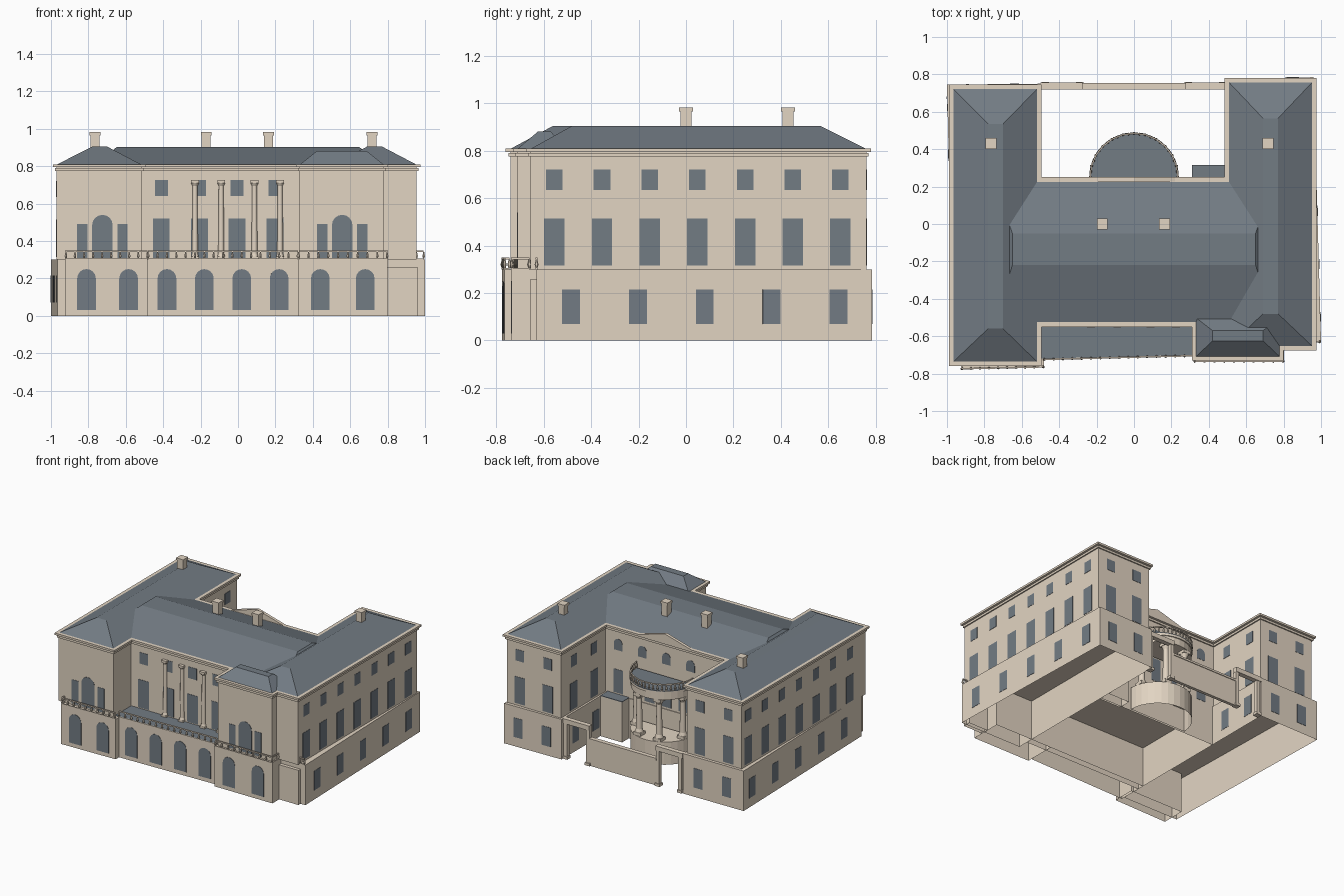
import bpy, bmesh
from math import pi, cos, sin, radians
from mathutils import Vector, Matrix

if "Cube" in bpy.data.objects:
    bpy.data.objects.remove(bpy.data.objects["Cube"])


def material(name, rgb):
    m = bpy.data.materials.new(name)
    m.use_nodes = True
    m.diffuse_color = (*rgb, 1)
    m.node_tree.nodes["Principled BSDF"].inputs["Base Color"].default_value = (*rgb, 1)
    return m


STONE = material("warm stone", (0.76, 0.66, 0.54))
SLATE = material("grey slate", (0.17, 0.20, 0.23))


def finish(name, bm, mat, smooth=False):
    bmesh.ops.recalc_face_normals(bm, faces=bm.faces)
    me = bpy.data.meshes.new(name)
    bm.to_mesh(me)
    bm.free()
    me.materials.append(mat)
    ob = bpy.data.objects.new(name, me)
    bpy.context.collection.objects.link(ob)
    if smooth:
        for o in bpy.context.selected_objects:
            o.select_set(False)
        ob.select_set(True)
        bpy.context.view_layer.objects.active = ob
        bpy.ops.object.shade_smooth_by_angle()


def loft(bm, lower, upper, bottom=True):
    """Join two outlines of equal length with sides and caps."""
    a = [bm.verts.new(p) for p in lower]
    b = [bm.verts.new(p) for p in upper]
    for i in range(len(a)):
        j = (i + 1) % len(a)
        bm.faces.new((a[i], a[j], b[j], b[i]))
    bm.faces.new(b)
    if bottom:
        bm.faces.new(a[::-1])


def prism(bm, pts, z0, z1, bottom=True):
    loft(bm, [(x, y, z0) for x, y in pts], [(x, y, z1) for x, y in pts], bottom)


def rect(x0, y0, x1, y1, grow=0):
    return [(x0 - grow, y0 - grow), (x1 + grow, y0 - grow),
            (x1 + grow, y1 + grow), (x0 - grow, y1 + grow)]


def solid(name, pts, z0, z1, mat=STONE, bottom=True):
    bm = bmesh.new()
    prism(bm, pts, z0, z1, bottom)
    finish(name, bm, mat)


def cone(bm, x, y, z0, z1, r0, r1, n=12):
    bmesh.ops.create_cone(bm, cap_ends=True, segments=n, radius1=r0, radius2=r1,
                          depth=z1 - z0, matrix=Matrix.Translation((x, y, (z0 + z1) / 2)))


def column(name, x, y, z0, z1, r):
    bm = bmesh.new()
    prism(bm, rect(x, y, x, y, r * 1.3), z0, z0 + r)
    cone(bm, x, y, z0 + r, z0 + 2 * r, r * 1.3, r)
    cone(bm, x, y, z0 + 2 * r, z1 - 2 * r, r, r * 0.8)
    cone(bm, x, y, z1 - 2 * r, z1 - r, r * 0.8, r * 1.3)
    prism(bm, rect(x, y, x, y, r * 1.3), z1 - r, z1)
    finish(name, bm, STONE, True)


def windows(name, p0, p1, rows):
    """Thin panes on the wall p0-p1; outside is on its right-hand side."""
    p0, p1 = Vector(p0), Vector(p1)
    d = p1 - p0
    axis = 0 if abs(d.x) > abs(d.y) else 1
    u = d.normalized().to_3d()
    n = Vector((u.y, -u.x, 0))
    bm = bmesh.new()
    for centres, w, z0, z1, arched in rows:
        r = w / 2
        outline = [(-r, z0), (r, z0)]
        if arched:
            outline += [(r * cos(k * pi / 8), z1 - r + r * sin(k * pi / 8)) for k in range(9)]
        else:
            outline += [(r, z1), (-r, z1)]
        for c in centres:
            mid = (p0 + d * ((c - p0[axis]) / d[axis])).to_3d()
            face = [mid + u * s + Vector((0, 0, z)) for s, z in outline]
            loft(bm, [q + n * 0.001 for q in face], [q + n * 0.003 for q in face])
    finish(name, bm, SLATE)


def balustrade(name, path, z, h=0.05, step=0.05):
    """Turned balusters between a thin plinth and a handrail along a path."""
    bm = bmesh.new()
    for a, b in zip(path, path[1:]):
        a, b = Vector(a), Vector(b)
        d = b - a
        side = Vector((-d.y, d.x)).normalized() * 0.004
        for lo, hi in ((0, 0.006), (h - 0.009, h)):
            prism(bm, [a - side, b - side, b + side, a + side], z + lo, z + hi)
        count = max(1, round(d.length / step))
        for k in range(count + 1):
            p = a + d * k / count
            cone(bm, p.x, p.y, z + 0.006, z + h * 0.4, 0.004, 0.008, 6)
            cone(bm, p.x, p.y, z + h * 0.4, z + h - 0.009, 0.008, 0.003, 6)
    finish(name, bm, STONE)


# Ground floor blocks, slightly askew and hollow underneath
G = 0.30
ground = {
    "right_wing_base": [(-.965, -.70), (-.5, -.70), (-.5, .75), (-1, .745)],
    "left_wing_base": [(.49, -.63), (1, -.63), (.96, .785), (.49, .775)],
    "centre_base": rect(-.5, -.55, .49, .235),
    "right_terrace": [(-.925, -.775), (-.48, -.765), (-.48, -.6), (-.925, -.6)],
    "centre_terrace": [(-.5, -.725), (.32, -.705), (.32, -.5), (-.5, -.5)],
    "left_terrace": rect(.32, -.735, .8, -.5),
}
for name, pts in ground.items():
    solid(name, pts, 0, G, STONE, False)
solid("left_corner_step", rect(.8, -.655, .96, -.6), 0, 0.26, STONE, False)
solid("terrace_floor", [(-.515, -.72), (.32, -.70), (.32, -.5), (-.515, -.5)], G, G + .003, SLATE)

# Upper walls with stepped cornices
upper = {
    "right_wing": (-.97, -.74, -.515, .725),
    "left_wing": (.505, -.655, .955, .76),
    "centre": (-.52, -.53, .51, .23),
    "front_pavilion": (.33, -.71, .78, -.5),
}
for name, f in upper.items():
    solid(name + "_walls", rect(*f), G, 0.80, STONE, False)
    bm = bmesh.new()
    prism(bm, rect(*f, grow=.009), 0.775, 0.79)
    prism(bm, rect(*f, grow=.020), 0.795, 0.81)
    finish(name + "_cornice", bm, STONE)


# Hipped roofs with flat tops
def roof(name, base, top, z):
    bm = bmesh.new()
    loft(bm, [(x, y, .808) for x, y in rect(*base)], [(x, y, z) for x, y in rect(*top)])
    finish(name + "_roof", bm, SLATE)


roof("right_wing", upper["right_wing"], (-.78, -.56, -.70, .535), .905)
roof("left_wing", upper["left_wing"], (.69, -.48, .77, .565), .905)
roof("centre", (-.75, -.53, .75, .23), (-.65, -.22, .65, -.05), .902)
roof("front_pavilion", (.33, -.71, .78, -.50), (.42, -.625, .69, -.57), .88)

# Chimneys
for i, (x, y) in enumerate([(-.765, .43), (-.17, 0), (.163, 0), (.717, .43)]):
    bm = bmesh.new()
    prism(bm, rect(x, y, x, y, .024), .83, .965)
    prism(bm, rect(x, y, x, y, .029), .965, .982)
    finish(f"chimney_{i + 1}", bm, STONE)

# Rear pediment
bm = bmesh.new()
tri = [(-.22, .81), (.22, .81), (0, .872)]
loft(bm, [(x, .228, z) for x, z in tri], [(x, .25, z) for x, z in tri])
finish("rear_pediment", bm, STONE)

# Front windows
arch = lambda xs: [(xs, .10, .03, .25, True)]
windows("right_terrace_arches", (-.925, -.775), (-.48, -.765), arch([-.81, -.585]))
windows("centre_terrace_arches", (-.5, -.725), (.32, -.705), arch([-.38, -.18, .02, .22]))
windows("left_terrace_arches", (.32, -.735), (.8, -.735), arch([.44, .68]))
for name, x, p0, p1 in (("right", -.725, (-.97, -.74), (-.515, -.74)),
                        ("left", .557, (.33, -.71), (.78, -.71))):
    windows(name + "_front_windows", p0, p1,
            [([x], .11, .31, .54, True), ([x - .107, x + .107], .055, .31, .49, False)])
bays = [-.41, -.205, -.005, .197]
windows("centre_front_windows", (-.52, -.53), (.51, -.53),
        [(bays, .09, .31, .52, False), (bays, .07, .64, .725, False)])

# Side windows
high = [-.555 + .201 * k for k in range(7)]
low = [-.485 + .282 * k for k in range(5)]
storeys = [(high, .086, .315, .515, False), (high, .07, .635, .72, False)]
basement = [(low, .075, .07, .215, False)]
windows("left_side_windows", (.955, -.655), (.955, .76), storeys)
windows("left_base_windows", (1, -.63), (.96, .785), basement)
windows("right_side_windows", (-.97, .725), (-.97, -.74), storeys)
windows("right_base_windows", (-1, .745), (-.965, -.70), basement)

# Rear and courtyard windows
for name, x0, x1, y, b0, b1 in (("right", -.97, -.515, .725, (-.5, .75), (-1, .745)),
                                ("left", .505, .955, .76, (.96, .785), (.49, .775))):
    xs = [x0 + .11, x1 - .11]
    windows(name + "_rear_windows", (x1, y), (x0, y),
            [(xs, .086, .315, .515, False), (xs, .07, .635, .72, False)])
    windows(name + "_rear_base_windows", b0, b1, [(xs, .075, .07, .215, False)])
inner = [.37, .61]
rows = [(inner, .086, .315, .515, False), (inner, .07, .635, .72, False)]
low_rows = [(inner, .075, .07, .215, False)]
windows("right_court_windows", (-.515, .2), (-.515, .725), rows)
windows("left_court_windows", (.505, .76), (.505, .2), rows)
windows("right_court_base_windows", (-.5, .2), (-.5, .75), low_rows)
windows("left_court_base_windows", (.49, .775), (.49, .2), low_rows)
windows("centre_rear_windows", (.51, .23), (-.52, .23),
        [([-.4, -.2, 0, .2, .4], .07, .635, .72, True),
         ([-.4, -.14, 0, .14, .4], .08, .315, .49, False)])

# Front columns and terrace balustrades
for i, x in enumerate([-.23, -.09, .088, .225]):
    column(f"front_column_{i + 1}", x, -.532, G, .725, .016)
balustrade("right_balustrade", [(-.92, -.745), (-.92, -.774), (-.485, -.764)], G)
balustrade("centre_balustrade", [(-.48, -.724), (.32, -.704)], G)
balustrade("left_balustrade", [(.325, -.734), (.797, -.734), (.797, -.66)], G)
balustrade("corner_balustrade", [(.955, -.63), (.993, -.63)], G)


# Curved rear portico
def bow(r, n=16):
    return [(r * cos(k * pi / n), .25 + r * sin(k * pi / n)) for k in range(n + 1)]


solid("portico_drum", bow(.235), 0, .17, STONE, False)
solid("portico_entablature", bow(.232), .485, .535)
solid("portico_ledge", bow(.240), .535, .55)
solid("portico_roof", bow(.240), .55, .556, SLATE)
balustrade("portico_balustrade", bow(.235, 12), .55, .055, .03)
for i in range(4):
    a = radians(18 + 48 * i)
    column(f"portico_column_{i + 1}", .203 * cos(a), .25 + .203 * sin(a), .17, .487, .023)

# Courtyard lean-to
solid("court_annex", rect(.31, .22, .49, .315), 0, .30, STONE, False)
solid("court_annex_roof", rect(.31, .22, .49, .315), .30, .305, SLATE)

# Rear screen wall with a gateway at each end
solid("court_wall", rect(-.28, .725, .28, .748), 0, .19)
solid("court_wall_coping", rect(-.28, .72, .28, .753), .19, .205)
for name, s in (("right", -1), ("left", 1)):
    bm = bmesh.new()
    for x in (.29, .475):
        prism(bm, rect(s * x, .738, s * x, .738, .014), 0, .27)
        prism(bm, rect(s * x, .738, s * x, .738, .02), 0, .02)
    prism(bm, rect(min(s * .275, s * .5), .72, max(s * .275, s * .5), .756), .265, .30)
    finish(name + "_gateway", bm, STONE)
